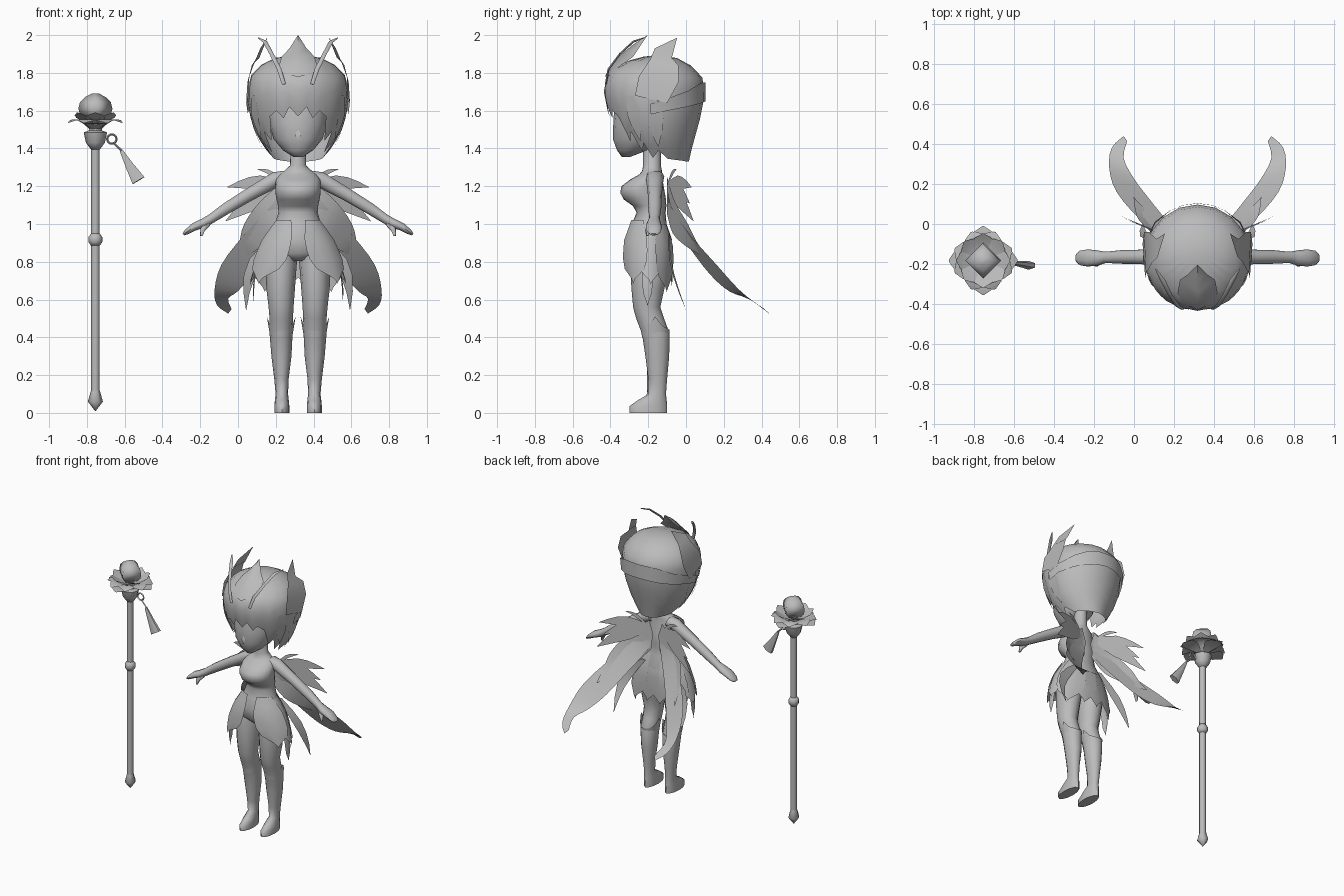
import bpy, bmesh, math
from mathutils import Vector as V

CX = 0.318                      # centre line of the figure
SX, SY = -0.755, -0.183         # axis of the staff
grey = bpy.data.materials.new("plain_grey")
grey.diffuse_color = (0.5, 0.5, 0.5, 1)


def build(name, verts, faces, at=(CX, 0, 0), mirror=False, angle=60):
    me = bpy.data.meshes.new(name)
    me.from_pydata([tuple(v) for v in verts], [], faces)
    bm = bmesh.new()
    bm.from_mesh(me)
    bmesh.ops.remove_doubles(bm, verts=bm.verts, dist=1e-5)
    bmesh.ops.recalc_face_normals(bm, faces=bm.faces)
    bm.to_mesh(me)
    bm.free()
    me.materials.append(grey)
    me.shade_smooth()
    me.set_sharp_from_angle(angle=math.radians(angle))
    ob = bpy.data.objects.new(name, me)
    ob.location = at
    bpy.context.collection.objects.link(ob)
    if mirror:
        ob.modifiers.new("Mirror", 'MIRROR')
    return ob


def tube(name, path, n=12, ref=(1, 0, 0), flat=True, **kw):
    """Loft of elliptic rings; each path entry is x, y, z, radius a, radius b."""
    pts = [V(p[:3]) for p in path]
    verts, faces = [], []
    for i, p in enumerate(path):
        t = V((0, 0, 1)) if flat else (pts[min(i + 1, len(pts) - 1)] - pts[max(i - 1, 0)]).normalized()
        u = V(ref) - t * V(ref).dot(t)
        u.normalize()
        w = t.cross(u)
        for k in range(n):
            a = 2 * math.pi * k / n
            verts.append(pts[i] + u * p[3] * math.cos(a) + w * p[4] * math.sin(a))
    for i in range(len(path) - 1):
        for k in range(n):
            k2 = (k + 1) % n
            faces.append((i * n + k, i * n + k2, i * n + n + k2, i * n + n + k))
    faces += [tuple(range(n)), tuple(range(len(verts) - n, len(verts)))]
    return build(name, verts, faces, **kw)


def lathe(name, prof, n=8, **kw):
    return tube(name, [(0, 0, z, r, r) for z, r in prof], n, at=(SX, SY, 0), **kw)


def curve(pts, steps=3):
    """Smooth curve through the points."""
    p = [V(q) for q in pts]
    p = [p[0]] + p + [p[-1]]
    out = []
    for a, b, c, d in zip(p, p[1:], p[2:], p[3:]):
        for k in range(steps):
            t = k / steps
            out.append(.5 * (2 * b + (c - a) * t + (2 * a - 5 * b + 4 * c - d) * t * t + (3 * b - a - 3 * c + d) * t ** 3))
    return out + [p[-1]]


def strip(name, a, b, **kw):
    n = len(a)
    return build(name, list(a) + list(b), [(i, i + 1, n + i + 1, n + i) for i in range(n - 1)], **kw)


def leaf(name, root, tip, side, width, bend=(0, 0, 0), shape=(.35, .8, 1, .8, .45, .02), **kw):
    root, tip, side, bend = V(root), V(tip), V(side).normalized(), V(bend)
    mids = []
    for i in range(len(shape)):
        t = i / (len(shape) - 1)
        mids.append(root.lerp(tip, t) + bend * math.sin(math.pi * t))
    a = [m + side * width / 2 * s for m, s in zip(mids, shape)]
    b = [m - side * width / 2 * s for m, s in zip(mids, shape)]
    return strip(name, a, b, **kw)


def interp(table, x):
    for p, q in zip(table, table[1:]):
        if x <= q[0]:
            t = max(0, (x - p[0]) / (q[0] - p[0]))
            return [i + (j - i) * t for i, j in zip(p, q)]
    return list(table[-1])


# --- body
tube("torso", [(0, -.19, .805, .05, .07), (0, -.19, .845, .155, .11), (0, -.19, .92, .16, .115),
               (0, -.195, 1.0, .122, .092), (0, -.185, 1.06, .104, .077), (0, -.192, 1.095, .106, .088),
               (0, -.218, 1.13, .114, .112), (0, -.23, 1.165, .12, .118), (0, -.23, 1.2, .12, .112),
               (0, -.21, 1.235, .117, .086), (0, -.188, 1.262, .1, .06), (0, -.18, 1.28, .075, .053),
               (0, -.18, 1.31, .042, .047), (0, -.18, 1.42, .04, .047)], 20, angle=80)
tube("head", [(0, -.318, 1.355, .025, .022), (0, -.285, 1.39, .08, .08), (0, -.255, 1.45, .13, .132),
              (0, -.242, 1.53, .153, .143), (0, -.22, 1.62, .165, .16), (0, -.2, 1.75, .15, .14)], 16)
leaf("nose", (0, -.383, 1.5), (0, -.389, 1.44), (1, 0, 0), .03, (0, -.006, 0), (.2, .6, 1, .5, .1))
tube("leg", [(.088, -.19, .88, .07, .09), (.09, -.19, .8, .084, .108), (.092, -.202, .65, .075, .086),
             (.09, -.208, .56, .066, .072), (.089, -.19, .5, .062, .074), (.09, -.16, .42, .061, .073),
             (.088, -.152, .3, .053, .063), (.088, -.15, .18, .038, .05), (.086, -.152, .1, .033, .046),
             (.086, -.18, .065, .037, .078), (.086, -.2, .035, .04, .1), (.086, -.2, 0, .04, .1)], 12, mirror=True)
tube("arm", [(.07, -.165, 1.25, .05, .035), (.12, -.165, 1.235, .046, .043), (.18, -.165, 1.2, .042, .04),
             (.26, -.165, 1.155, .037, .036), (.38, -.165, 1.082, .034, .032), (.46, -.167, 1.028, .028, .026),
             (.5, -.17, 1.005, .038, .026), (.55, -.17, .985, .043, .022), (.59, -.17, .958, .036, .015),
             (.607, -.17, .945, .02, .007)], 10, ref=(0, 1, 0), flat=False, mirror=True)
tube("thumb", [(.48, -.18, 1.0, .018, .018), (.505, -.2, .97, .015, .015), (.512, -.205, .937, .007, .007)],
     6, ref=(0, 1, 0), flat=False, mirror=True)

# --- hair shell: width and depth by height, lower hem by angle from the front
HAIR = [(1.33, .12, -.28, .015), (1.42, .19, -.34, .035), (1.5, .232, -.38, .06), (1.6, .26, -.415, .085),
        (1.7, .268, -.435, .1), (1.78, .255, -.42, .085), (1.84, .2, -.36, .025), (1.88, .12, -.27, -.05),
        (1.895, 0, -.15, -.15)]
HEM = [(0, 1.57), (10, 1.62), (18, 1.56), (26, 1.6), (36, 1.57), (44, 1.44), (52, 1.49), (60, 1.38), (68, 1.43),
       (76, 1.35), (90, 1.39), (105, 1.345), (120, 1.34), (140, 1.335), (160, 1.33), (180, 1.33)]


def on_hair(deg, z, out=0.0):
    _, rx, yf, yb = interp(HAIR, z)
    a = math.radians(deg)
    return V(((rx + out) * math.sin(a), (yf + yb) / 2 - ((yb - yf) / 2 + out) * math.cos(a), z))


rows = [0, .1, .22, .4, .55, .68, .79, .9, .97, 1]
verts = [on_hair(d, h + (1.895 - h) * t) for d, h in HEM for t in rows]
m = len(rows)
faces = [(c * m + r, c * m + r + 1, c * m + m + r + 1, c * m + m + r)
         for c in range(len(HEM) - 1) for r in range(m - 1)]
build("hair", verts, faces, mirror=True)

# --- head ornaments
band = [(85, 1.635, 1.58), (105, 1.665, 1.60), (130, 1.705, 1.62), (150, 1.74, 1.635), (165, 1.75, 1.645),
        (180, 1.75, 1.65)]
strip("head_band", [on_hair(d, t, .012) for d, t, _ in band], [on_hair(d, b, .012) for d, _, b in band], mirror=True)
strip("ear_leaf", [(.262, -.27, 1.68), (.258, -.25, 1.78), (.225, -.19, 1.87), (.2, -.165, 1.93), (.165, -.05, 1.985)],
      [(.275, -.1, 1.64), (.268, -.04, 1.75), (.245, -.04, 1.84), (.205, -.075, 1.88), (.163, -.047, 1.985)], mirror=True)
strip("crown_leaf", [(0, -.43, 1.78), (0, -.39, 1.85), (0, -.34, 1.9), (0, -.28, 1.95), (0, -.205, 2.0)],
      [(.07, -.40, 1.79), (.1, -.345, 1.84), (.088, -.28, 1.885), (.045, -.25, 1.93), (.002, -.205, 1.998)], mirror=True)
tube("antenna", [(.075, -.425, 1.74, .01, .005), (.1, -.41, 1.82, .012, .006), (.14, -.35, 1.9, .011, .006),
                 (.175, -.28, 1.965, .012, .006), (.21, -.225, 1.985, .003, .003)], 6, flat=False, mirror=True)
for i, (d, z0, z1, w) in enumerate([(62, 1.68, 1.44, .08), (88, 1.66, 1.41, .09)]):
    leaf("hair_lock_%d" % i, on_hair(d, z0, .002), on_hair(d + 3, z1, .012),
         (math.cos(math.radians(d)), math.sin(math.radians(d)), 0), w, bend=on_hair(d, 1.6, .012) - on_hair(d, 1.6),
         mirror=True)

# --- wings
strip("large_wing", curve([(.05, -.1, 1.24), (.141, -.08, 1.1), (.284, .02, .945), (.405, .16, .786),
                           (.442, .28, .653), (.43, .38, .572), (.37, .44, .526)]),
      curve([(.02, -.1, 1.15), (.05, -.085, 1.04), (.151, .015, .88), (.245, .13, .73), (.32, .23, .643),
             (.37, .33, .605), (.352, .415, .55)]), mirror=True)
strip("middle_wing", curve([(.05, -.1, 1.25), (.2, -.06, 1.12), (.285, .01, 1.0), (.31, .06, .9), (.32, .135, .8)]),
      curve([(.03, -.1, 1.05), (.11, -.07, .95), (.18, -.01, .89), (.24, .05, .85), (.315, .13, .8)]), mirror=True)
for i, (tip, w) in enumerate([((.215, -.05, 1.29), .04), ((.375, .03, 1.195), .085), ((.345, .02, 1.11), .1),
                              ((.385, .04, 1.015), .11)]):
    leaf("small_wing_feather_%d" % i, (.06, -.1, 1.2), tip, (.35, .1, 1), w, (0, 0, .02), mirror=True)
leaf("wing_tail", (.09, -.09, .95), (.275, 0, .545), (1, .1, .2), .075, (.06, -.03, .02), mirror=True)

# --- petal skirt wrapped round the hips
SKIRT = [(.5, .25, .13), (.68, .252, .128), (.8, .228, .132), (.9, .19, .126), (.98, .14, .1), (1.03, .108, .085)]


def petal(name, centre, half, top, bottom, out, lean=0, shape=(.75, .9, 1, 1, .95, .75, .12)):
    cols = [[], [], [], [], []]
    for i, s in enumerate(shape):
        t = i / 6
        z = top + (bottom - top) * t
        _, rx, ry = interp(SKIRT, z)
        for k, col in enumerate(cols):
            a = math.radians(centre + lean * t + half * s * (k - 2) / 2)
            zz = z + .025 * abs(k - 2) / 2 * t
            col.append(V(((rx + out) * math.sin(a), -.2 - (ry + out) * math.cos(a), zz)))
    build(name, sum(cols, []), [(c * 7 + r, c * 7 + r + 1, c * 7 + r + 8, c * 7 + r + 7)
                                for c in range(4) for r in range(6)], mirror=True)


petal("skirt_front_petal", 46, 38, 1.02, .685, .006, 8)
petal("skirt_side_petal", 96, 34, 1.0, .68, .0)
petal("skirt_side_point", 88, 14, .85, .56, -.012)
petal("skirt_back_petal", 137, 30, 1.0, .64, .006)
petal("skirt_rear_petal", 168, 24, 1.02, .66, .0)

# --- leaf cuffs at the knees, pointed at the outer and inner sides
cuff = []
for i in range(12):
    a = 2 * math.pi * i / 12
    top, r = (.51, .076) if i % 6 == 0 else (.48 - .04 * abs(math.sin(a)), .066)
    for z, rr in ((.40, .058), (top, r)):
        cuff.append((.089 + rr * math.cos(a), -.163 + (rr + .011) * math.sin(a), z))
build("knee_cuff", cuff, [(2 * i, 2 * i + 1, (2 * i + 3) % 24, (2 * i + 2) % 24) for i in range(12)], mirror=True)

# --- staff
lathe("staff_shaft", [(.05, .023), (1.42, .023)])
lathe("staff_tip", [(.01, .002), (.06, .04), (.12, .023)], 6)
lathe("staff_ring", [(.885, .023), (.905, .037), (.93, .037), (.95, .023)])
lathe("staff_socket", [(1.395, .024), (1.43, .05), (1.485, .062), (1.495, .035), (1.54, .03), (1.57, .06)])
lathe("staff_bud", [(1.55, .05), (1.58, .082), (1.61, .09), (1.645, .082), (1.672, .055), (1.69, .02)], 4, angle=100)
for layer, (n, turn, r, z0, z1, w, up) in enumerate([(4, 0, .172, 1.5, 1.525, .12, .02),
                                                     (8, 22.5, .155, 1.5, 1.535, .115, .035),
                                                     (8, 0, .135, 1.54, 1.59, .105, -.008)]):
    for i in range(n):
        a = math.radians(turn + 360 * i / n)
        c, s = math.cos(a), math.sin(a)
        leaf("flower_petal_%d_%d" % (layer, i), (.025 * c, .025 * s, z0), (r * c, r * s, z1), (-s, c, 0), w,
             (0, 0, up), (.25, .6, .9, 1, .8, .08), at=(SX, SY, 0))

# --- charm hanging from the staff
bpy.ops.mesh.primitive_torus_add(location=(-.668, -.185, 1.45), rotation=(math.pi / 2, 0, 0), major_radius=.025,
                                 minor_radius=.006, major_segments=10, minor_segments=4)
bpy.context.object.name = "charm_ring"
bpy.context.object.data.materials.append(grey)
tube("charm_cord", [(-.66, -.187, 1.43, .006, .006), (-.612, -.195, 1.385, .006, .006)], 4, flat=False,
     ref=(0, 1, 0), at=(0, 0, 0))
tube("charm_tassel", [(-.618, -.195, 1.388, .008, .01), (-.575, -.2, 1.31, .014, .025), (-.527, -.207, 1.23, .022, .042)],
     6, ref=(0, 1, 0), flat=False, at=(0, 0, 0))
